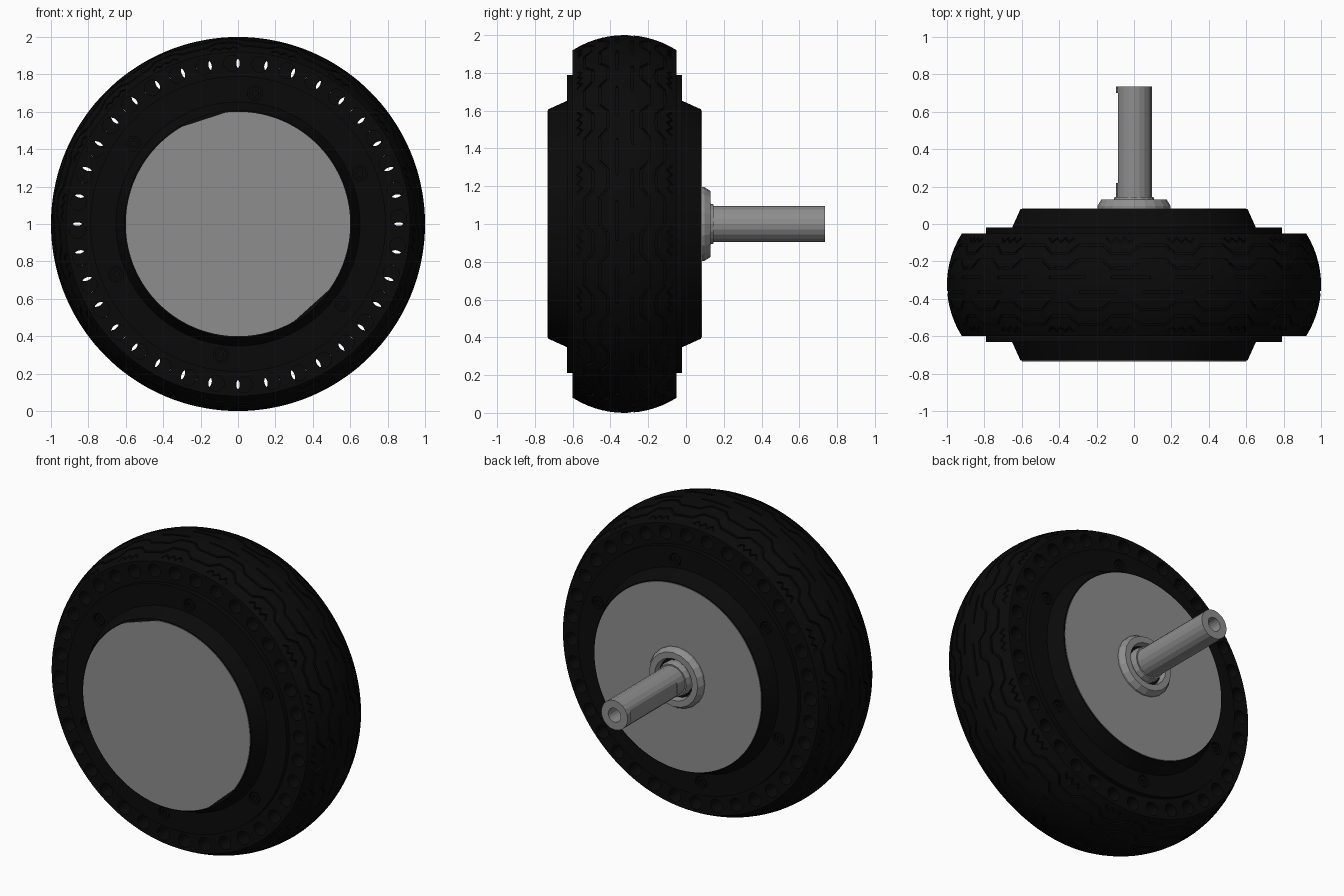
import bpy
import bmesh
from math import sin, cos, radians, sqrt, hypot, pi
from mathutils import Matrix, Vector

if "Cube" in bpy.data.objects:
    bpy.data.objects.remove(bpy.data.objects["Cube"])

MID = -0.325      # y of the tyre's middle plane
CROWN = 0.513     # radius of the rounded tread section


def material(name, value):
    m = bpy.data.materials.new(name)
    m.use_nodes = True
    colour = (value, value, value, 1)
    m.diffuse_color = colour
    m.node_tree.nodes["Principled BSDF"].inputs["Base Color"].default_value = colour
    return m


BLACK = material("black rubber", 0.003)
STEEL = material("grey metal", 0.27)


def finish(bm, name, mat):
    bmesh.ops.remove_doubles(bm, verts=bm.verts, dist=1e-5)
    bmesh.ops.recalc_face_normals(bm, faces=bm.faces)
    mesh = bpy.data.meshes.new(name)
    bm.to_mesh(mesh)
    bm.free()
    mesh.materials.append(mat)
    ob = bpy.data.objects.new(name, mesh)
    bpy.context.collection.objects.link(ob)
    return ob


def activate(ob):
    bpy.ops.object.select_all(action='DESELECT')
    ob.select_set(True)
    bpy.context.view_layer.objects.active = ob


def smooth(ob, angle=30):
    activate(ob)
    bpy.ops.object.shade_smooth_by_angle(angle=radians(angle))


def polar(r, degrees, y):
    a = radians(degrees)
    return Vector((r * cos(a), y, 1 + r * sin(a)))


def lathe(name, profile, segs, mat, closed=True):
    """Spin a profile of (radius, y) round the axle."""
    bm = bmesh.new()
    rings = [[bm.verts.new(polar(r, 360 * i / segs, y)) for r, y in profile]
             for i in range(segs)]
    n = len(profile)
    for i in range(segs):
        a, b = rings[i], rings[(i + 1) % segs]
        for j in range(n if closed else n - 1):
            k = (j + 1) % n
            bm.faces.new((a[j], a[k], b[k], b[j]))
    bmesh.ops.dissolve_degenerate(bm, dist=1e-5, edges=bm.edges)
    return finish(bm, name, mat)


def pegs(name, radius, ring, angles, y0, y1, sides, mat):
    """Cylinders along y, spaced round the axle."""
    bm = bmesh.new()
    for a in angles:
        place = Matrix.Translation(polar(ring, a, (y0 + y1) / 2)) @ Matrix.Rotation(pi / 2, 4, 'X')
        bmesh.ops.create_cone(bm, cap_ends=True, segments=sides, radius1=radius,
                              radius2=radius, depth=abs(y1 - y0), matrix=place)
    return finish(bm, name, mat)


def cut(target, cutter):
    cutter.hide_render = True
    mod = target.modifiers.new("cut", 'BOOLEAN')
    mod.operation = 'DIFFERENCE'
    mod.solver = 'EXACT'
    mod.object = cutter
    activate(target)
    bpy.ops.object.modifier_apply(modifier=mod.name)
    bpy.data.objects.remove(cutter)


def groove(bm, path, closed=False, half=0.006, depth=0.012):
    """Solid strip following (angle, offset) points on the tread."""
    n = len(path)
    sections = []
    for i, (a, off) in enumerate(path):
        p = path[i - 1] if closed or i else path[i]
        q = path[(i + 1) % n] if closed or i < n - 1 else path[i]
        da, do = radians((q[0] - p[0] + 180) % 360 - 180), q[1] - p[1]
        size = hypot(da, do)
        ring = []
        for side, lift in ((-1, -depth), (1, -depth), (1, 0.02), (-1, 0.02)):
            o = off + side * half * da / size
            r = 1 - CROWN + sqrt(CROWN ** 2 - o ** 2) + lift
            turn = math_deg(-side * half * do / size)
            ring.append(bm.verts.new(polar(r, a + turn, MID + o)))
        sections.append(ring)
    for i in range(n if closed else n - 1):
        s, t = sections[i], sections[(i + 1) % n]
        for j in range(4):
            k = (j + 1) % 4
            bm.faces.new((s[j], s[k], t[k], t[j]))
    if not closed:
        bm.faces.new(sections[0])
        bm.faces.new(sections[-1])


def math_deg(x):
    return x * 180 / pi


# Tyre body with a rounded tread
offsets = [-0.275 + 0.55 * i / 14 for i in range(15)]
crown = [(1 - CROWN + sqrt(CROWN ** 2 - o * o), MID + o) for o in offsets]
tyre = lathe("tyre", [(0.78, MID - 0.275)] + crown + [(0.78, MID + 0.275)], 144, BLACK)

# Tread grooves: waves, centre dashes and shoulder zigzags
bm = bmesh.new()
for side in (-1, 1):
    for base in (0.11, 0.19):
        wave = []
        for k in range(18):
            for step, lift in ((0, 1), (4, 1), (8, 1), (11, -1), (14, -1), (17, -1)):
                wave.append((20 * k + step, side * (base + 0.022 * lift)))
        groove(bm, wave, closed=True)
    for k in range(18):
        start = 20 * k + 5 * side
        groove(bm, [(start + 4 * j, side * 0.04) for j in range(4)])
        groove(bm, [(20 * k + 10 + 1.5 * j, side * (0.238 + 0.012 * (-1) ** j))
                    for j in range(7)], half=0.005)
cut(tyre, finish(bm, "tread_cutter", BLACK))

# Sidewall holes, staggered so that the two rows only just overlap
for side in (-1, 1):
    angles = [10 * k - side * 2.23 for k in range(36)]
    cut(tyre, pegs("hole_cutter", 0.0425, 0.86, angles, MID - side * 0.005,
                   MID + side * 0.3, 20, BLACK))
smooth(tyre)

# Hub drum with its stepped rim
half_hub = [(0.79, 0.305), (0.652, 0.305), (0.607, 0.405), (0, 0.405)]
hub = lathe("hub", [(0, MID - 0.405)] + [(r, MID - o) for r, o in reversed(half_hub[:3])]
            + [(r, MID + o) for r, o in half_hub], 144, BLACK, closed=False)
bolt_angles = [22.5 + 60 * k for k in range(6)]
for side in (-1, 1):
    face = MID + side * 0.305
    cut(hub, pegs("bolt_hole_cutter", 0.04, 0.705, bolt_angles,
                  face - side * 0.03, face + side * 0.02, 24, BLACK))
smooth(hub)

# Socket bolts set into both rim faces
for side, label in ((-1, "front"), (1, "back")):
    face = MID + side * 0.305
    bolts = pegs(label + "_bolts", 0.032, 0.705, bolt_angles,
                 face - side * 0.035, face - side * 0.008, 24, BLACK)
    cut(bolts, pegs("socket_cutter", 0.017, 0.705, bolt_angles,
                    face - side * 0.022, face + side * 0.01, 6, BLACK))


# Metal cover discs; the front one has two straight edges
def cover(name, y, thickness, flats):
    bm = bmesh.new()
    angles = [a for a in range(0, 360, 3) if not any(lo < a < hi for lo, hi in flats)]
    face = bm.faces.new([bm.verts.new(polar(0.6, a, y)) for a in angles])
    new = bmesh.ops.extrude_face_region(bm, geom=[face])["geom"]
    bmesh.ops.translate(bm, vec=(0, thickness, 0),
                        verts=[v for v in new if isinstance(v, bmesh.types.BMVert)])
    bm.faces.ensure_lookup_table()
    return finish(bm, name, STEEL)


cover("front_cover", MID - 0.409, 0.009, [(96, 120), (300, 324)])
cover("back_cover", MID + 0.409, -0.009, [])

# Axle collar, dark seal and inner sleeve
lathe("axle_collar", [(0.195, 0.08), (0.195, 0.097), (0.175, 0.13), (0.135, 0.13),
                      (0.125, 0.08)], 20, STEEL)
lathe("axle_seal", [(0.13, 0.08), (0.13, 0.09), (0.09, 0.09), (0.09, 0.08)], 20, BLACK)
lathe("inner_sleeve", [(0.112, 0.08), (0.112, 0.115), (0.104, 0.145), (0.08, 0.145),
                       (0.08, 0.08)], 16, STEEL)

# Hollow axle with a flat along one side
axle = lathe("axle", [(0.095, 0.05), (0.095, 0.735), (0.045, 0.735), (0.045, 0.2),
                      (0, 0.2), (0, 0.05)], 20, STEEL, closed=False)
bm = bmesh.new()
bmesh.ops.create_cube(bm, size=1, matrix=Matrix.Translation((-0.135, 0.46, 1))
                      @ Matrix.Diagonal((0.1, 0.48, 0.4, 1)))
cut(axle, finish(bm, "flat_cutter", STEEL))
